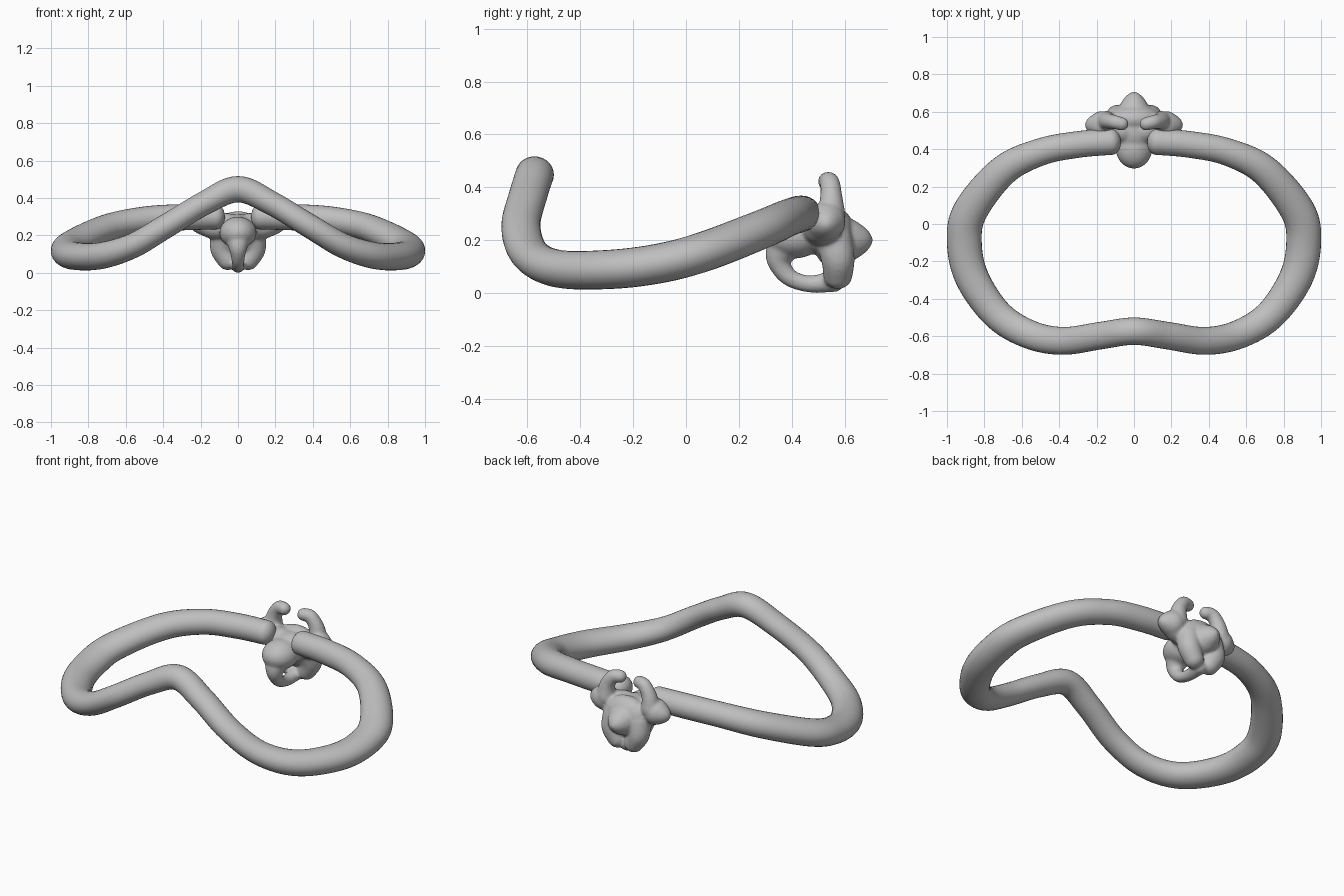
import bpy, bmesh, math
from mathutils import Vector, Matrix

if "Cube" in bpy.data.objects:
    bpy.data.objects.remove(bpy.data.objects["Cube"])

grey = bpy.data.materials.new("plain grey")
grey.use_nodes = True
colour = (0.52, 0.52, 0.52, 1)
grey.diffuse_color = colour
grey.node_tree.nodes["Principled BSDF"].inputs["Base Color"].default_value = colour


def finish(bm, name):
    bmesh.ops.recalc_face_normals(bm, faces=bm.faces)
    mesh = bpy.data.meshes.new(name)
    bm.to_mesh(mesh)
    bm.free()
    for face in mesh.polygons:
        face.use_smooth = True
    mesh.materials.append(grey)
    obj = bpy.data.objects.new(name, mesh)
    bpy.context.collection.objects.link(obj)
    return obj


def spline(p, q, r, s, t):
    """Catmull-Rom point between q and r."""
    return [0.5 * (2 * b + (c - a) * t + (2 * a - 5 * b + 4 * c - d) * t * t
                   + (3 * b - a - 3 * c + d) * t ** 3)
            for a, b, c, d in zip(p, q, r, s)]


def smooth_path(points, steps):
    ext = [points[0]] + points + [points[-1]]
    path = [spline(*ext[i:i + 4], k / steps)
            for i in range(len(points) - 1) for k in range(steps)]
    return path + [list(points[-1])]


# Band: x, y, z, half width, half height from the front middle to the back end
half = [(0, -.573, .447, .073, .07), (.18, -.597, .372, .073, .064),
        (.38, -.625, .252, .074, .064), (.56, -.59, .146, .077, .066),
        (.73, -.485, .092, .082, .071), (.865, -.29, .089, .09, .074),
        (.907, -.1, .112, .093, .075), (.875, .07, .157, .092, .075),
        (.7, .285, .24, .082, .073), (.5, .385, .284, .073, .07),
        (.3, .425, .297, .071, .07), (.12, .44, .3, .07, .068)]
full = [(-x, *rest) for x, *rest in reversed(half[1:])] + half
path = smooth_path(full, 8)
SIDES = 28
bm = bmesh.new()
rings = []
for i, (x, y, z, w, h) in enumerate(path):
    a, b = path[max(i - 1, 0)], path[min(i + 1, len(path) - 1)]
    along = (Vector(b[:3]) - Vector(a[:3])).normalized()
    side = along.cross(Vector((0, 0, 1))).normalized()
    up = side.cross(along)
    shapes = [(0, 1)]
    # Rounded ends
    dome = [(math.sin(k * .26), math.cos(k * .26)) for k in range(1, 6)]
    if i == 0:
        shapes = [(-d, s) for d, s in reversed(dome)] + shapes
    if i == len(path) - 1:
        shapes += dome
    for d, s in shapes:
        ring = []
        for k in range(SIDES):
            t = math.tau * k / SIDES
            ring.append(bm.verts.new(Vector((x, y, z)) + along * d * .05
                                     + side * w * s * math.cos(t) + up * h * s * math.sin(t)))
        rings.append(ring)
for r, s in zip(rings, rings[1:]):
    for k in range(SIDES):
        n = (k + 1) % SIDES
        bm.faces.new((r[k], r[n], s[n], s[k]))
bm.faces.new(rings[0])
bm.faces.new(rings[-1])
finish(bm, "band")

# Clasp: soft masses fused into one skin
bm = bmesh.new()


def blob(centre, size, mirror=False):
    for sign in ((1, -1) if mirror else (1,)):
        place = Matrix.Translation((centre[0] * sign, centre[1], centre[2]))
        bmesh.ops.create_icosphere(bm, subdivisions=3, radius=1,
                                   matrix=place @ Matrix.Diagonal((*size, 1)))


def limb(points, mirror=False, steps=7):
    """Tapered limb through (x, y, z, radius) points."""
    for x, y, z, r in smooth_path(points, steps):
        blob((x, y, z), (r, r, r), mirror)


# Central body, front muzzle and top ridge
blob((0, .56, .21), (.15, .08, .12))
blob((0, .41, .215), (.1, .115, .085))
blob((0, .5, .23), (.11, .12, .085))
# Lower rear lobes
limb([(.08, .56, .2, .07), (.085, .575, .13, .064), (.055, .575, .07, .056)], True)
# Brow arms reaching to the band
limb([(.06, .5, .25, .07), (.13, .52, .25, .07), (.18, .53, .27, .066)], True)
# Pointed side knobs
limb([(.17, .53, .27, .074), (.21, .53, .265, .05), (.25, .53, .26, .014)], True)
# Curled horns
limb([(.15, .55, .29, .055), (.14, .55, .36, .043),
      (.105, .545, .415, .038), (.065, .535, .422, .036)], True)
# Loop under the muzzle
limb([(0, .37, .18, .065), (0, .35, .125, .045), (0, .39, .06, .034),
      (0, .47, .034, .033), (0, .56, .045, .042)])
# Pointed rear knob
limb([(0, .6, .2, .085), (0, .645, .2, .058), (0, .695, .2, .014)])

clasp = finish(bm, "clasp")
remesh = clasp.modifiers.new("fuse", 'REMESH')
remesh.mode = 'VOXEL'
remesh.voxel_size = 0.008
remesh.use_smooth_shade = True
soften = clasp.modifiers.new("soften", 'SMOOTH')
soften.factor = 0.5
soften.iterations = 6
